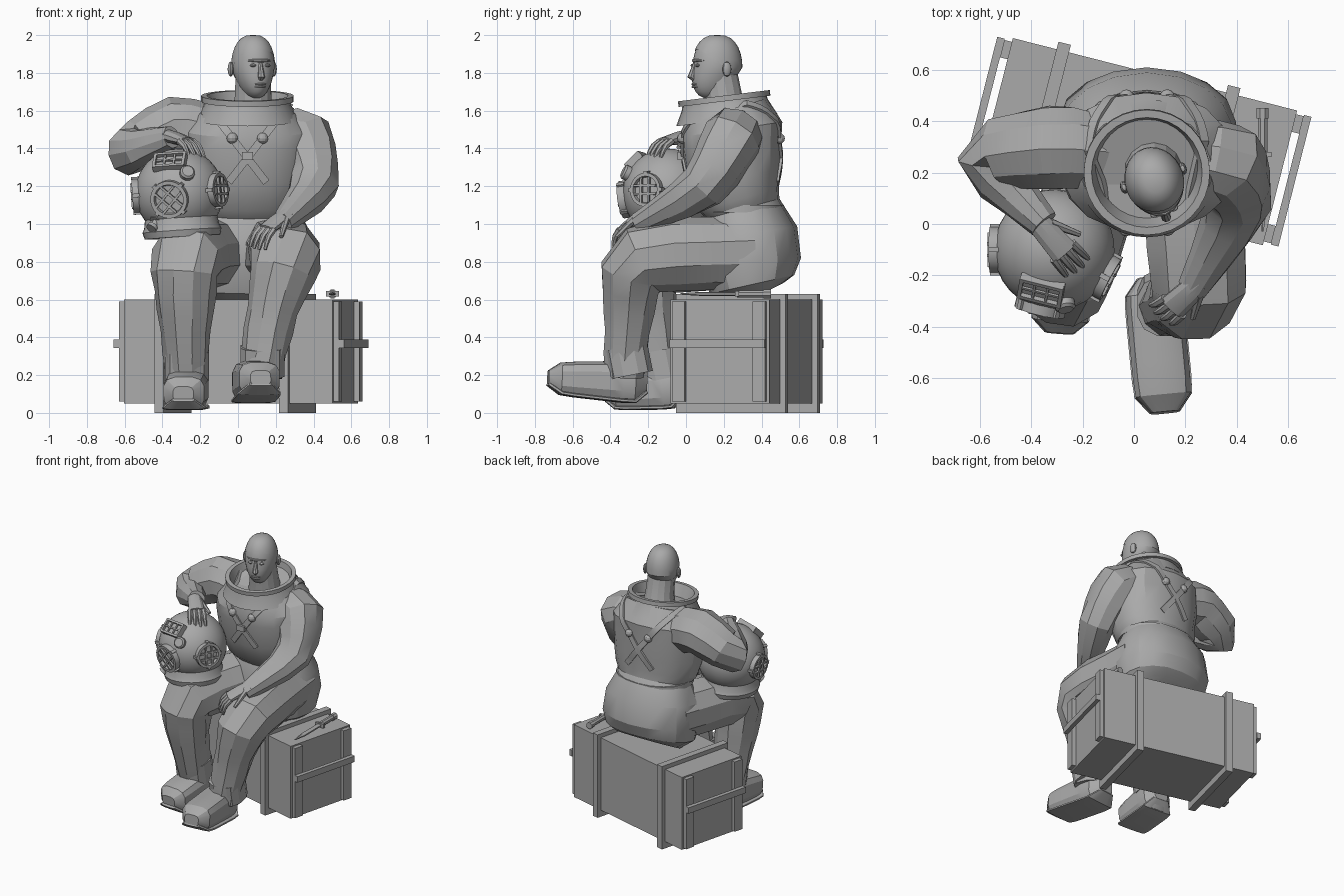
import bpy
import bmesh
import random
from math import sin, cos, pi, radians, copysign, sqrt
from mathutils import Vector, Matrix
from mathutils.bvhtree import BVHTree

random.seed(4)
if "Cube" in bpy.data.objects:
    bpy.data.objects.remove(bpy.data.objects["Cube"])

UP, BACK = Vector((0, 0, 1)), Vector((0, 1, 0))
SIDES = {"left": 1, "right": -1}
move = Matrix.Translation
grey_colour = (.4, .4, .4, 1)
grey = bpy.data.materials.new("plain grey")
grey.use_nodes = True
grey.diffuse_color = grey_colour
grey.node_tree.nodes["Principled BSDF"].inputs["Base Color"].default_value = grey_colour
made = []


def turn(degrees, axis):
    return Matrix.Rotation(radians(degrees), 4, axis)


def finish(name, bm, frame=Matrix()):
    bm.transform(frame)
    bmesh.ops.recalc_face_normals(bm, faces=bm.faces)
    mesh = bpy.data.meshes.new(name)
    bm.to_mesh(mesh)
    bm.free()
    mesh.materials.append(grey)
    part = bpy.data.objects.new(name, mesh)
    bpy.context.collection.objects.link(part)
    made.append(part)
    return part


def skin(name, rings, frame=Matrix()):
    bm = bmesh.new()
    loops = [[bm.verts.new(point) for point in ring] for ring in rings]
    for low, high in zip(loops, loops[1:]):
        for i in range(len(low)):
            bm.faces.new((low[i - 1], low[i], high[i], high[i - 1]))
    bm.faces.new(loops[0])
    bm.faces.new(loops[-1])
    return finish(name, bm, frame)


def tube(name, stations, sides=10, ref=UP, square=1, rough=0, frame=Matrix()):
    # Each station holds a centre, a half width and, if different, a half height
    points, height, rings = [Vector(s[:3]) for s in stations], ref, []
    for i, s in enumerate(stations):
        along = (points[min(i + 1, len(points) - 1)] - points[max(i - 1, 0)]).normalized()
        side = height.cross(along).normalized()
        height = along.cross(side)
        ring = []
        for k in range(sides):
            angle = 2 * pi * (k + .5) / sides
            a, b = [copysign(abs(f) ** square, f) for f in (cos(angle), sin(angle))]
            crumple = 1 + random.uniform(-rough, rough)
            ring.append(points[i] + (side * a * s[3] + height * b * s[-1]) * crumple)
        rings.append(ring)
    return skin(name, rings, frame)


def limb(name, joints, ref=UP):
    # Softly bent, crumpled sleeve through a few joints
    joints = [Vector(j) for j in joints]
    path = [a.lerp(b, i / 3) for a, b in zip(joints, joints[1:]) for i in range(3)] + joints[-1:]
    soft = [(a + b * 3 + c) / 5 for a, b, c in zip(path, path[1:], path[2:])]
    return tube(name, [path[0]] + soft + [path[-1]], ref=ref, rough=.05)


def lathe(name, profile, frame, sides=24):
    circle = [2 * pi * k / sides for k in range(sides)]
    return skin(name, [[(r * cos(a), r * sin(a), z) for a in circle] for r, z in profile], frame)


def box(name, centre, size, frame=Matrix()):
    bm = bmesh.new()
    bmesh.ops.create_cube(bm, size=1)
    return finish(name, bm, frame @ move(centre) @ Matrix.Diagonal((*size, 1)))


def ball(name, centre, size, frame, segments=12, shape=None, cut=None):
    bm = bmesh.new()
    bmesh.ops.create_uvsphere(bm, u_segments=segments, v_segments=segments // 2, radius=1)
    if cut:
        everything = bm.verts[:] + bm.edges[:] + bm.faces[:]
        bmesh.ops.bisect_plane(bm, geom=everything, plane_co=(0, 0, 0), plane_no=cut, clear_inner=True)
    if shape:
        for vert in bm.verts:
            vert.co = shape(vert.co)
    return finish(name, bm, frame @ move(centre) @ Matrix.Diagonal((*size, 1)))


# Crate with skids, straps, corner battens and end handles
crate = move((.015, .32, 0)) @ turn(-14.3, 'Z')
length, depth, top, thick = 1.14, .54, .6, .03
middle, tall = top / 2 + .025, top - .05
box("crate_body", (0, 0, middle), (length, depth, tall), crate)
for along in (-.37, .31):
    box("crate_skid", (along, 0, thick), (.05, top, 2 * thick), crate)
    box("crate_top_strap", (along, 0, top + thick / 2), (.05, top, thick), crate)
    for s in SIDES.values():
        box("crate_side_strap", (along, s * (depth + thick) / 2, middle), (.05, thick, tall), crate)
for s in SIDES.values():
    end = s * (length + thick) / 2
    for e in SIDES.values():
        box("crate_corner_batten", (end, e * .22, middle), (thick, .07, tall - .02), crate)
    box("crate_end_handle", (end + s * thick, 0, .365), (thick, .52, .045), crate)

# Knife lying on the crate
knife = move((.5, .27, top + thick))
tube("knife_handle", [(0, y, 0, .02) for y in (0, .15)], 8, frame=knife)
tube("knife_pommel", [(0, y, 0, .025) for y in (.14, .18)], 8, frame=knife)
box("knife_guard", (0, 0, 0), (.07, .02, thick), knife)
tube("knife_blade", [(0, 0, 0, .02, .01), (0, -.2, 0, .02, .01), (0, -.3, 0, .004)], 6, frame=knife)

# Torso of the suit, from seat to neck
torso_rings = [(.62, .38, .25, .15), (.68, .35, .33, .23), (.8, .34, .35, .27), (.95, .33, .34, .26),
               (1.08, .3, .27, .2), (1.13, .28, .3, .22), (1.25, .25, .32, .25), (1.4, .24, .34, .26),
               (1.5, .24, .34, .27), (1.6, .21, .25, .23)]
torso = tube("suit_torso", [(.05, y, z, wide, deep) for z, y, wide, deep in torso_rings], 18, BACK, .9, .015)
tube("waist_belt", [(.05, .3, z, .28, .22) for z in (1.06, 1.1)], 18, BACK, .9)

# Legs and arms of the suit
limb("left_trouser", [(.2, .35, .85, .2), (.26, -.28, .83, .19), (.18, -.3, .55, .135), (.12, -.33, .2, .11)])
limb("right_trouser", [(-.1, .35, .85, .2), (-.28, -.24, .83, .19), (-.28, -.2, .55, .15), (-.27, -.14, .2, .11)])
sleeves = [
    limb("left_sleeve", [(.2, .27, 1.46, .13), (.35, .25, 1.46, .17), (.42, .1, 1.2, .13), (.23, -.25, 1, .06)], BACK),
    limb("right_sleeve", [(-.1, .28, 1.47, .15), (-.33, .3, 1.52, .17), (-.6, .26, 1.37, .13), (-.35, 0, 1.46, .06)])]

# Rigid neck collar
lip = [(.27, -.05), (.23, .03), (.225, .05), (.245, .05), (.245, .08), (.215, .08), (.19, -.01)]
lathe("neck_collar", lip, move((.05, .21, 1.6)) @ turn(7, 'X'), 32)

# Harness straps that loop over the shoulders and cross at chest and back
surfaces = [BVHTree.FromPolygons([v.co for v in part.data.vertices], [p.vertices for p in part.data.polygons])
            for part in [torso] + sleeves]
heart = Vector((.05, .24, 1.35))
for name, s in SIDES.items():
    hits, steps = [], 40
    for i in range(steps + 1):
        angle = radians(125) * (2 * i / steps - 1)
        ray = Vector((s * .27 * cos(angle), .45 * sin(angle), .35 * cos(angle))).normalized()
        found = [tree.ray_cast(heart + ray, -ray)[0] for tree in surfaces]
        hits.append(max((hit for hit in found if hit), key=lambda hit: (hit - heart).dot(ray)))
    rings = []
    for i, hit in enumerate(hits):
        out = (hit - heart).normalized() / 80
        along = hits[min(i + 1, steps)] - hits[max(i - 1, 0)]
        across = along.cross(out).normalized() / 50
        rings.append([hit + across - out, hit + across + out, hit - across + out, hit - across - out])
    skin(name + "_harness_strap", rings)
    for i in (steps // 4, steps - steps // 4):
        ball(name + "_harness_buckle", hits[i], (.03, .03, .03), Matrix())
box("chest_buckle", (.05, -.03, 1.36), (.06, .03, .04))


# Boots with flat soles and ankle bands
def boot(side, heel, toe, ankle):
    upper, steps = [], 8
    for i in range(steps + 1):
        t = i / steps
        rounded = sqrt(1.3 - abs(2 * t - 1) ** 8)
        upper.append((*Vector(heel).lerp(Vector(toe), t), .1 * rounded, (.105 - .03 * t) * rounded))
    tube(side + "_boot", upper, 12, square=.6)
    sole = [(x, y, z - high + .01, wide + .005, .012) for x, y, z, wide, high in upper]
    tube(side + "_boot_sole", sole, 12, square=.6)
    x, y, z = ankle
    tube(side + "_boot_shaft", [(x, y, z, .12), (x, y + .03, z - .15, .12)], 12, BACK, .8)


boot("left", (.07, -.21, .16), (.12, -.73, .185), (.13, -.32, .35))
boot("right", (-.26, -.02, .14), (-.29, -.42, .1), (-.27, -.15, .33))


# Hands with curled fingers
def hand(side, wrist, tip, up):
    wrist, tip, scale = Vector(wrist), Vector(tip), 1.15
    ahead = (tip - wrist).normalized()
    across = ahead.cross(up).normalized()
    up = across.cross(ahead)

    def at(reach, sideways, rise, *radii):
        place = wrist + (ahead * reach + across * sideways + up * rise) * scale
        return (*place, *[radius * scale for radius in radii])

    tube(side + "_palm", [at(-.04, 0, 0, .04, .03), at(.03, 0, 0, .045, .03), at(.11, 0, 0, .05, .02)], ref=up)
    for i in range(4):
        spread = (i - 1.5) * .027
        reach = .1 - abs(spread) / 3
        finger = [at(.1 + reach * t, spread * (1 + t / 6), -.06 * t * t, .016 - .008 * t * t) for t in (0, .5, .8, 1)]
        tube(side + "_finger", finger, 7, up)
    tube(side + "_thumb", [at(.1 * t, -.03 - .05 * t, -.03 * t, .018 - .008 * t) for t in (0, .5, 1)], 7, up)


hand("left", (.23, -.25, 1.03), (.1, -.37, .94), Vector((-.2, -.4, .8)))
hand("right", (-.35, -.02, 1.46), (-.21, -.18, 1.42), UP)


# Head, squared off and with the lower half narrowed into a jaw
def jaw(v):
    t = max(0, -v.z)
    full = max(v.xy.length, .01) ** -.25
    return Vector((v.x * full * (1 - t / 4), v.y * full * (1 - t / 2 if v.y > 0 else 1) - t / 4, v.z))


head = move((.08, .165, 1.83)) @ turn(18, 'Z')
skull = Vector((.112, .132, .166))
ball("head", (0, 0, 0), skull, head, 28, jaw)
ball("hair", (0, 0, 0), skull * 1.03, head, 28, jaw, (0, 2, 3))
tube("neck", [(.07, .23, 1.5, .13), (.08, .2, 1.66, .1), (.08, .18, 1.78, .095)], 14, BACK)
tube("nose", [(0, -.12, .03, .01), (0, -.135, -.02, .015), (0, -.145, -.05, .02), (0, -.13, -.06, .015)],
     8, BACK, frame=head)
for name, z, half, front, thick_bow in (("brow", .035, .07, .13, .01), ("upper_lip", -.09, .03, .137, .007),
                                        ("lower_lip", -.104, .03, .135, .007)):
    bow = [(half * t, half * t * t / 2 - front, z, thick_bow * (1 - t * t / 2)) for t in (-1, -.5, 0, .5, 1)]
    tube(name, bow, 8, frame=head)
for name, s in SIDES.items():
    ball(name + "_eye", (s * .04, -.122, .01), (.017, .012, .009), head)
    ball(name + "_ear", (s * .12, .015, -.01), (.015, .025, .04), head)

# Diving helmet held on the knee
radius = .235
helmet = move((-.31, -.1, 1.165)) @ turn(-14, 'Z') @ turn(-4, 'Y')
ball("helmet_shell", (0, 0, 0), [radius] * 3, helmet, 32)
lathe("helmet_base", [(.17, -.235), (.2, -.235), (.21, -.2), (.2, -.18), (.19, -.12)], helmet, 32)


def facing(direction, distance):
    aim = Vector(direction).to_track_quat('Z', 'Y').to_matrix().to_4x4()
    return helmet @ aim @ move((0, 0, distance))


# Round windows with crossed guards and lugs
for direction, r, roll in (((0, -1, -.15), .1, 45), ((1, -.25, 0), .09, 0), ((-1, -.25, 0), .09, 0)):
    port = facing(direction, .2) @ turn(roll, 'Z')
    lathe("helmet_port", [(r, -.03), (r, .05), (r * .8, .05), (r * .75, .03), (r / 9, .03)], port)
    for s in SIDES.values():
        box("port_guard_upright", (s * r / 4, 0, .05), (.012, r * 1.5, .014), port)
        box("port_guard_crossbar", (0, s * r / 4, .05), (r * 1.5, .012, .014), port)
    for k in range(4):
        box("port_lug", (r, 0, thick), (.02, .02, .04), port @ turn(90 * k, 'Z'))

# Barred upper window, plug and valve
window = facing((0, -.7, .7), radius - .01)
box("upper_window", (0, 0, 0), (.15, .09, .02), window)
box("window_crossbar", (0, 0, .02), (.15, .01, .01), window)
for s in SIDES.values():
    box("window_rim", (0, s * .045, .01), (.17, .015, .04), window)
    box("window_rim", (s * .08, 0, .01), (.015, .1, .04), window)
    box("window_bar", (s * .026, 0, .02), (.01, .09, .01), window)
lathe("helmet_plug", [(.04, -.02), (.04, .02), (.03, .03)], facing((.4, -.8, .4), radius), 16)
lathe("helmet_valve", [(.04, -.03), (.04, .02), (.02, .02), (.02, .05), (.03, .05), (.03, .07)],
      facing((-.4, -.6, -.6), radius - .02), 16)

# Smooth shading that keeps the folds crisp
bpy.ops.object.select_all(action='DESELECT')
for part in made:
    part.select_set(True)
bpy.context.view_layer.objects.active = torso
bpy.ops.object.shade_smooth_by_angle(angle=radians(25))
